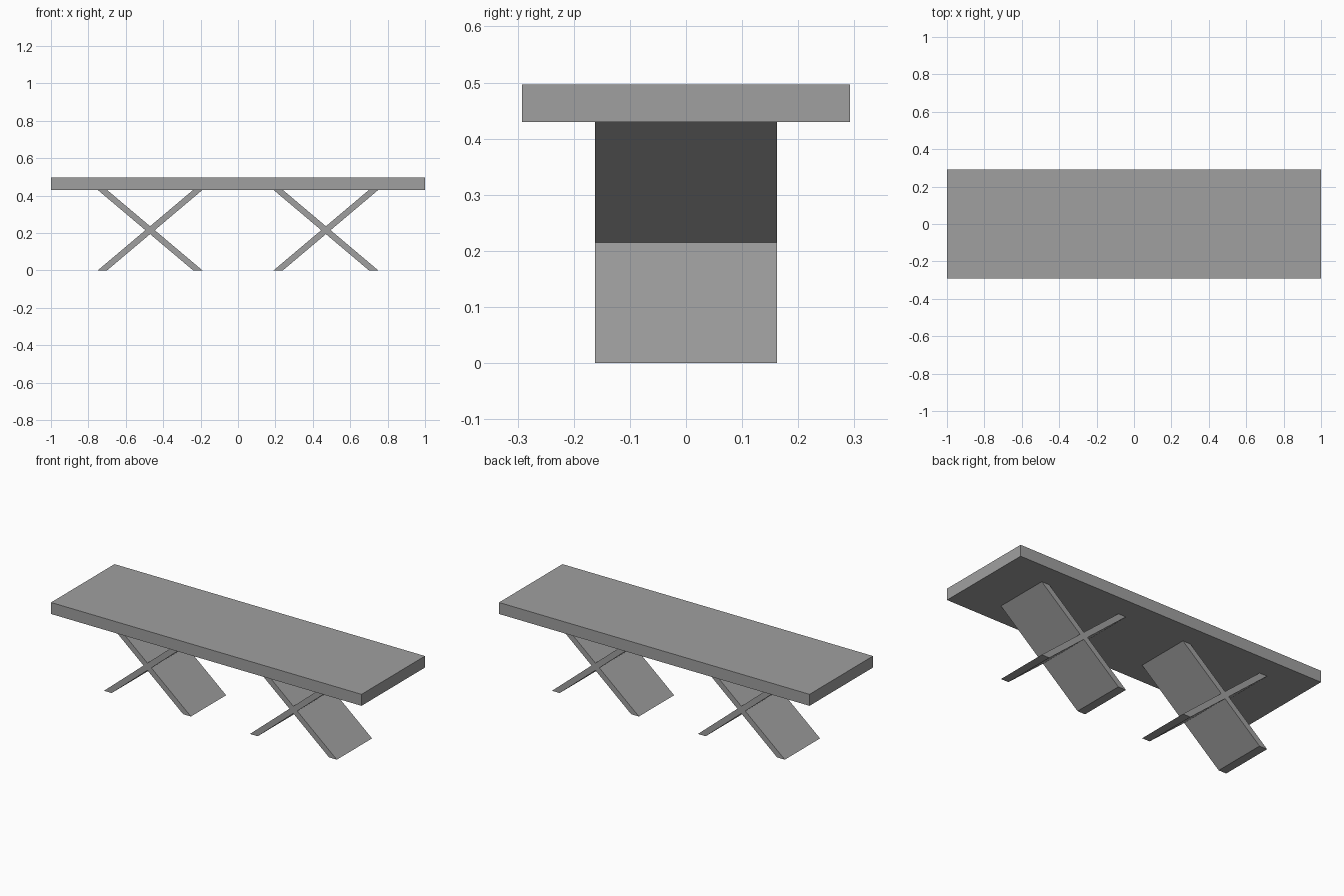
import bpy
import bmesh

if "Cube" in bpy.data.objects:
    bpy.data.objects.remove(bpy.data.objects["Cube"], do_unlink=True)

# Single plain grey
grey = bpy.data.materials.new("plain grey")
grey.use_nodes = True
colour = (0.35, 0.35, 0.35, 1)
grey.diffuse_color = colour
grey.node_tree.nodes["Principled BSDF"].inputs["Base Color"].default_value = colour

HEIGHT, TOP = 0.43, 0.497   # underside and upper face of the table top
SPREAD = 0.28               # half the width of one crossed pair
FOOT = 0.05                 # width of a leg where it meets the floor


def extrude_profile(name, points, half_depth):
    """Extrude an x-z outline along y, centred on y = 0."""
    bm = bmesh.new()
    face = bm.faces.new([bm.verts.new((x, -half_depth, z)) for x, z in points])
    result = bmesh.ops.extrude_face_region(bm, geom=[face])
    moved = [v for v in result["geom"] if isinstance(v, bmesh.types.BMVert)]
    bmesh.ops.translate(bm, verts=moved, vec=(0, 2 * half_depth, 0))
    bmesh.ops.recalc_face_normals(bm, faces=bm.faces)
    mesh = bpy.data.meshes.new(name)
    bm.to_mesh(mesh)
    bm.free()
    mesh.materials.append(grey)
    obj = bpy.data.objects.new(name, mesh)
    bpy.context.collection.objects.link(obj)
    return obj


# Table top
extrude_profile("table_top", [(-1, HEIGHT), (1, HEIGHT), (1, TOP), (-1, TOP)], 0.292)

# Crossed slab legs, cut flat at floor and table top
for side, centre in (("right", -0.47), ("left", 0.47)):
    for lean, sign in (("outward", 1), ("inward", -1)):
        outline = [(-SPREAD, 0), (FOOT - SPREAD, 0),
                   (SPREAD, HEIGHT), (SPREAD - FOOT, HEIGHT)]
        points = [(centre + sign * x, z) for x, z in outline]
        extrude_profile(f"{side}_leg_{lean}", points, 0.162)
